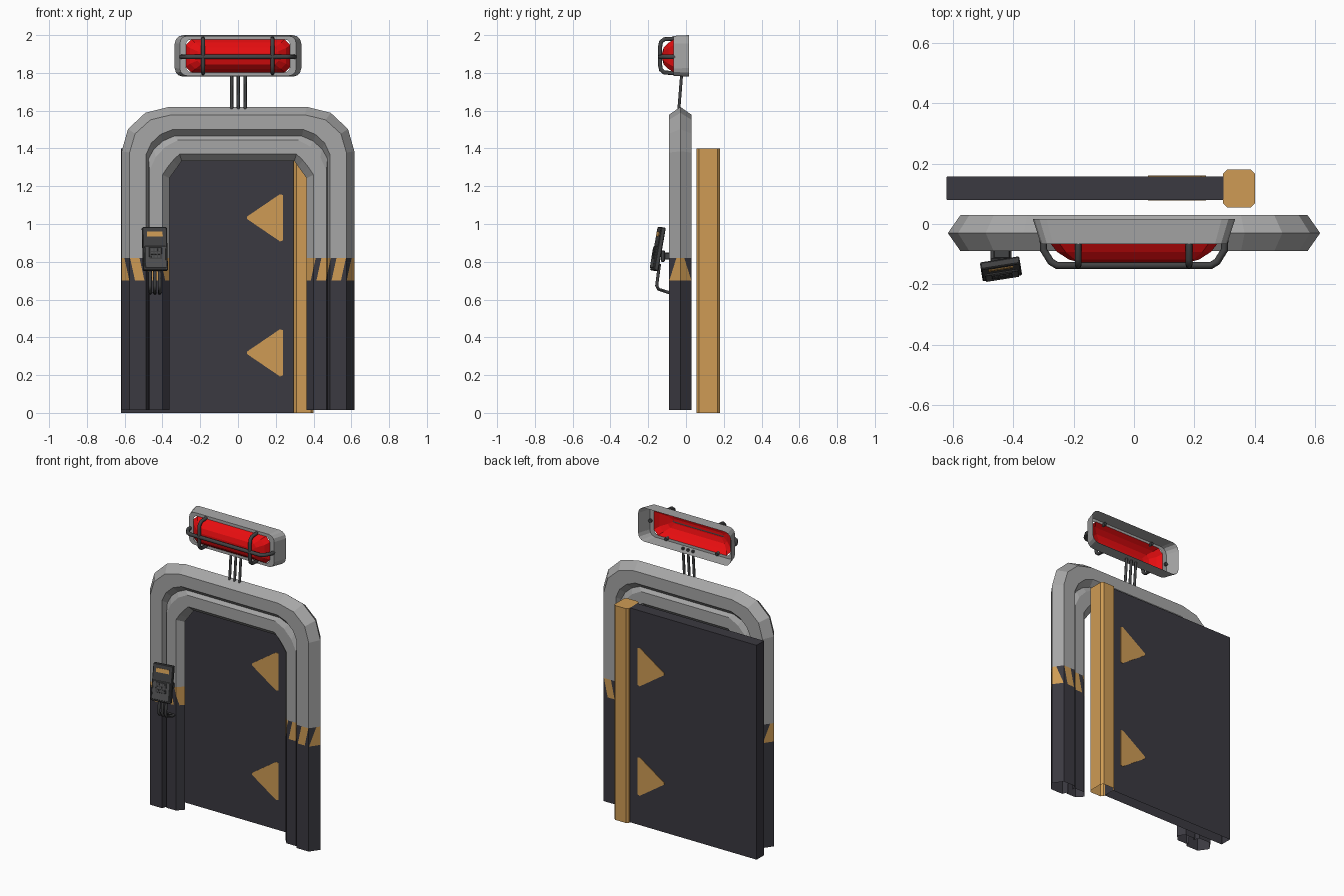
import bpy, bmesh, math
from mathutils import Vector, Matrix

if "Cube" in bpy.data.objects:
    bpy.data.objects.remove(bpy.data.objects["Cube"])


def material(name, rgb):
    m = bpy.data.materials.new(name)
    m.diffuse_color = (*rgb, 1)
    m.use_nodes = True
    m.node_tree.nodes["Principled BSDF"].inputs["Base Color"].default_value = m.diffuse_color
    return m


GREY = material("light grey", (0.38, 0.38, 0.38))
DARK = material("charcoal", (0.043, 0.041, 0.052))
ORANGE = material("amber", (0.62, 0.33, 0.09))
RED = material("signal red", (0.80, 0.004, 0.005))
METAL = material("dark metal", (0.055, 0.056, 0.058))
PANEL = material("panel grey", (0.085, 0.086, 0.088))


def finish(name, bm, mats):
    bmesh.ops.recalc_face_normals(bm, faces=bm.faces[:])
    me = bpy.data.meshes.new(name)
    bm.to_mesh(me)
    bm.free()
    for m in mats:
        me.materials.append(m)
    ob = bpy.data.objects.new(name, me)
    bpy.context.collection.objects.link(ob)
    return ob


def skin(bm, rings, closed_ring=True, closed_loft=False):
    """Join neighbouring rings of points with quads."""
    vs = [[bm.verts.new(p) for p in r] for r in rings]
    n, k = len(vs[0]), len(vs)
    for i in range(k if closed_loft else k - 1):
        a, b = vs[i], vs[(i + 1) % k]
        for j in range(n if closed_ring else n - 1):
            q = (j + 1) % n
            bm.faces.new((a[j], a[q], b[q], b[j]))
    return vs


def box(name, lo, hi, mat, bevel=0.0, matrix=None):
    bm = bmesh.new()
    bmesh.ops.create_cube(bm, size=1)
    for v in bm.verts:
        v.co = [l + (h - l) * (c + 0.5) for l, h, c in zip(lo, hi, v.co)]
    if bevel:
        bmesh.ops.bevel(bm, geom=bm.edges[:], offset=bevel, segments=1, affect='EDGES')
    if matrix:
        bm.transform(matrix)
    return finish(name, bm, [mat])


def tube(name, pts, r, mat, sides=1):
    cu = bpy.data.curves.new(name, 'CURVE')
    cu.dimensions = '3D'
    cu.bevel_depth, cu.bevel_resolution, cu.use_fill_caps = r, sides, True
    sp = cu.splines.new('POLY')
    sp.points.add(len(pts) - 1)
    for p, c in zip(sp.points, pts):
        p.co = (*c, 1)
    cu.materials.append(mat)
    ob = bpy.data.objects.new(name, cu)
    bpy.context.collection.objects.link(ob)
    bpy.ops.object.select_all(action='DESELECT')
    ob.select_set(True)
    bpy.context.view_layer.objects.active = ob
    bpy.ops.object.convert(target='MESH')
    bpy.ops.object.shade_smooth_by_angle(angle=math.radians(62))


# --- Arched frame: right half lofted from nested arch outlines, then mirrored
MID = -0.03


def arch(w, t, cx, cz, bulge, y):
    pts = [(w, y, 0.015)]
    for i in range(4):
        a, f = math.radians(30 * i), i / 3
        u = (1 - f) * (1 - bulge) + math.cos(a) * bulge
        v = f * (1 - bulge) + math.sin(a) * bulge
        pts.append((w - cx + cx * u, y, t - cz + cz * v))
    return pts + [(0, y, t)]


front = [(.574, 1.578, .22, .20, 1, -.06), (.486, 1.50, .14, .13, .7, -.06),
         (.474, 1.465, .135, .12, .6, -.022), (.468, 1.444, .15, .16, .6, -.04),
         (.40, 1.37, .09, .11, .2, -.04)]
rings = [arch(.616, 1.62, .25, .235, 1, MID)]
rings += [arch(*p[:5], MID + p[5]) for p in front]
rings += [arch(.363, 1.333, .065, .09, 0, MID)]
rings += [arch(*p[:5], MID - p[5]) for p in reversed(front)]
bm = bmesh.new()
skin(bm, rings, closed_ring=False, closed_loft=True)

# Hazard band between two heights, cut by slanted planes
Z0, Z1, SLOPE, STEP, WIDE = 0.70, 0.82, 0.22, 0.08, 0.05
for z in (Z0, Z1):
    bmesh.ops.bisect_plane(bm, geom=bm.verts[:] + bm.edges[:] + bm.faces[:],
                           plane_co=(0, 0, z), plane_no=(0, 0, 1))


def in_band(f):
    return Z0 < f.calc_center_median().z < Z1


starts = [0.335 + STEP * i for i in range(4)]
for c in starts + [s + WIDE for s in starts]:
    fs = [f for f in bm.faces if in_band(f)]
    geom = set(fs) | {e for f in fs for e in f.edges} | {v for f in fs for v in f.verts}
    bmesh.ops.bisect_plane(bm, geom=list(geom), plane_co=(c, 0, Z0), plane_no=(1, 0, -SLOPE))
for f in bm.faces:
    c = f.calc_center_median()
    if in_band(f):
        s = c.x - SLOPE * (c.z - Z0) - starts[0]
        f.material_index = 2 if s % STEP < WIDE else 1
    else:
        f.material_index = 1 if c.z < Z0 else 0
frame = finish("arch_frame", bm, [GREY, DARK, ORANGE])
frame.modifiers.new("mirror", 'MIRROR').use_clip = True


# --- Sliding door and its edge post (open underneath)
def column(name, x0, x1, y0, y1, c, mat):
    plan = [(x0 + c, y0), (x1 - c, y0), (x1, y0 + c), (x1, y1 - c),
            (x1 - c, y1), (x0 + c, y1), (x0, y1 - c), (x0, y0 + c)]
    bm = bmesh.new()
    vs = skin(bm, [[(x, y, z) for x, y in plan] for z in (0, 1.4)])
    bm.faces.new(vs[1])
    finish(name, bm, [mat])


column("door_panel", -0.62, 0.296, 0.08, 0.157, 0.001, DARK)
column("door_edge_post", 0.295, 0.40, 0.055, 0.18, 0.014, ORANGE)

# Arrow plates on both sides of the door
for i, zc in enumerate((1.033, 0.318)):
    for side, y0, y1 in (("front", 0.077, 0.081), ("back", 0.156, 0.160)):
        tri = [(0.047, 0.006), (0.047, -0.006), (0.222, -0.125),
               (0.238, -0.12), (0.238, 0.12), (0.222, 0.125)]
        bm = bmesh.new()
        vs = skin(bm, [[(x, y, zc + z) for x, z in tri] for y in (y0, y1)])
        for ring in vs:
            bm.faces.new(ring)
        finish(f"arrow_{side}_{i + 1}", bm, [ORANGE])

# --- Warning lamp: tapered open-backed housing and red lens
ZL = 1.89


def round_rect(w, h, r, y, seg=3):
    pts = []
    for q, (sx, sz) in enumerate(((1, 1), (-1, 1), (-1, -1), (1, -1))):
        for i in range(seg + 1):
            a = math.radians(90 * q + 90 * i / seg)
            pts.append((sx * (w - r) + r * math.cos(a), y, ZL + sz * (h - r) + r * math.sin(a)))
    return pts


bm = bmesh.new()
skin(bm, [round_rect(.335, .11, .045, .016), round_rect(.308, .106, .04, -.066),
          round_rect(.276, .087, .03, -.066)])
finish("lamp_housing", bm, [GREY])

bm = bmesh.new()
vs = skin(bm, [round_rect(.277, .088, .03, -.064, 1), round_rect(.255, .07, .028, -.092, 1),
               round_rect(.215, .045, .02, -.118, 1), round_rect(.18, .015, .01, -.127, 1)])
bm.faces.new(vs[-1])
finish("lamp_lens", bm, [RED])

# Lamp guard: one long bar and two hoops
ZB = 1.885
tube("guard_bar", [(-.30, -.055, ZB), (-.30, -.085, ZB), (-.275, -.125, ZB), (-.255, -.137, ZB),
                   (.255, -.137, ZB), (.275, -.125, ZB), (.30, -.085, ZB), (.30, -.055, ZB)],
     0.012, METAL, 2)
for n, x in (("left", -.185), ("right", .182)):
    prof = [(-.05, .092), (-.115, .088), (-.132, .074), (-.137, .05)]
    prof += [(y, -z) for y, z in reversed(prof)]
    tube(f"guard_hoop_{n}", [(x, y, ZL + z) for y, z in prof], 0.011, METAL, 2)

# Three conduits from the arch up to the lamp
for i, x in enumerate((-.034, .002, .038)):
    tube(f"lamp_conduit_{i + 1}", [(x, -.038, 1.59), (x, -.036, 1.63), (x, -.023, 1.795)],
         0.009, METAL)

# --- Tilted keypad on the left leg, with bracket and cables
M = (Matrix.Translation((-.44, -.150, .868)) @ Matrix.Rotation(math.radians(9), 4, 'Z')
     @ Matrix.Rotation(math.radians(-10), 4, 'X'))
box("keypad_body", (-.066, -.011, -.116), (.066, .014, .116), METAL, 0.004, M)
box("keypad_screen", (-.042, -.014, .064), (.042, -.009, .09), ORANGE, 0, M)
box("keypad_plate", (-.056, -.016, -.105), (.056, -.009, .012), PANEL, 0.002, M)
box("keypad_button_field", (-.034, -.019, -.058), (.034, -.014, .006), METAL, 0.001, M)
for r in range(3):
    for c in range(3):
        x, z = -.018 + .018 * c, -.044 + .018 * r
        box(f"key_{r}_{c}", (x - .006, -.0215, z - .006), (x + .006, -.018, z + .006), PANEL, 0, M)
box("keypad_mount", (-.475, -.133, .80), (-.40, -.112, .86), METAL, 0.004)
box("keypad_bracket", (-.465, -.115, .812), (-.41, -.06, .848), METAL, 0.004)
for i, x in enumerate((-.465, -.44, -.415)):
    tube(f"keypad_cable_{i + 1}", [(x, -.140, .79), (x, -.148, .73), (x, -.155, .675),
                                   (x, -.146, .655), (x, -.09, .637), (x, -.06, .635)],
         0.0095, METAL)
